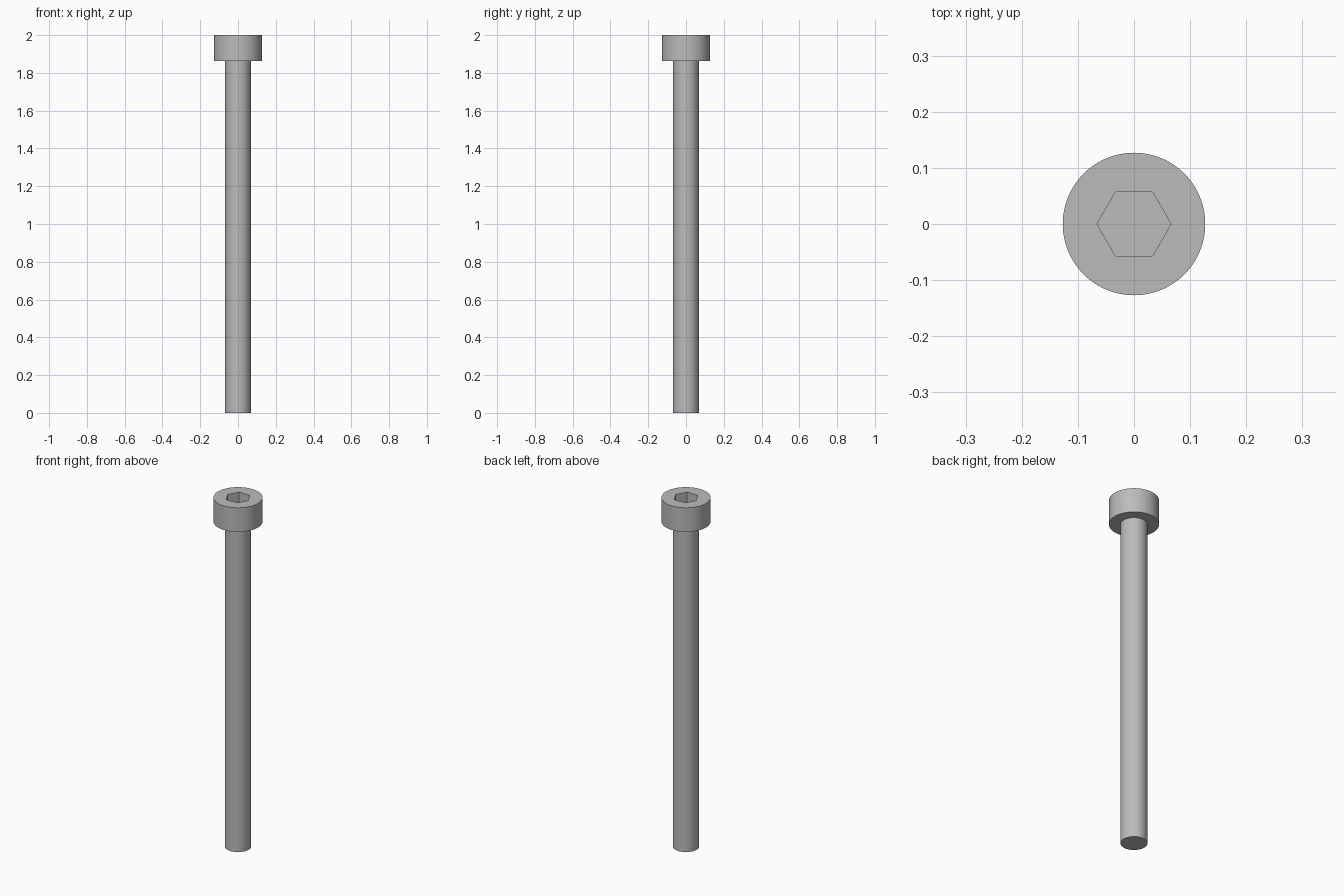
import bpy
import math

cube = bpy.data.objects.get("Cube")
if cube:
    bpy.data.objects.remove(cube, do_unlink=True)

TOP = 2.0
HEAD_RADIUS, HEAD_HEIGHT = 0.127, 0.138
SHAFT_RADIUS = 0.068
SOCKET_RADIUS, SOCKET_DEPTH = 0.066, 0.07
HEAD_BASE = TOP - HEAD_HEIGHT

steel = bpy.data.materials.new("grey_steel")
steel.use_nodes = True
colour = (0.5, 0.5, 0.5, 1.0)
steel.diffuse_color = colour
steel.node_tree.nodes["Principled BSDF"].inputs["Base Color"].default_value = colour


def cylinder(name, radius, bottom, top, sides):
    """Upright capped cylinder between two heights."""
    bpy.ops.mesh.primitive_cylinder_add(
        vertices=sides, radius=radius, depth=top - bottom,
        location=(0, 0, (bottom + top) / 2))
    obj = bpy.context.object
    obj.name = name
    obj.data.materials.append(steel)
    return obj


# Plain round shaft, seated slightly inside the head
shaft = cylinder("shaft", SHAFT_RADIUS, 0, HEAD_BASE + 0.02, 96)

# Cylindrical head
head = cylinder("head", HEAD_RADIUS, HEAD_BASE, TOP, 96)

# Hexagonal socket with corners on the x axis
cutter = cylinder("socket_cutter", SOCKET_RADIUS, TOP - SOCKET_DEPTH, TOP + 0.05, 6)
cutter.rotation_euler.z = math.radians(30)
cutter.hide_render = True
bpy.context.view_layer.update()

socket = head.modifiers.new("socket", "BOOLEAN")
socket.operation = "DIFFERENCE"
socket.solver = "EXACT"
socket.object = cutter
bpy.context.view_layer.objects.active = head
bpy.ops.object.modifier_apply(modifier=socket.name)
bpy.data.objects.remove(cutter, do_unlink=True)

# Smooth round sides, crisp rims and socket edges
for part in (shaft, head):
    bpy.ops.object.select_all(action="DESELECT")
    part.select_set(True)
    bpy.context.view_layer.objects.active = part
    bpy.ops.object.shade_smooth_by_angle(angle=math.radians(30))
